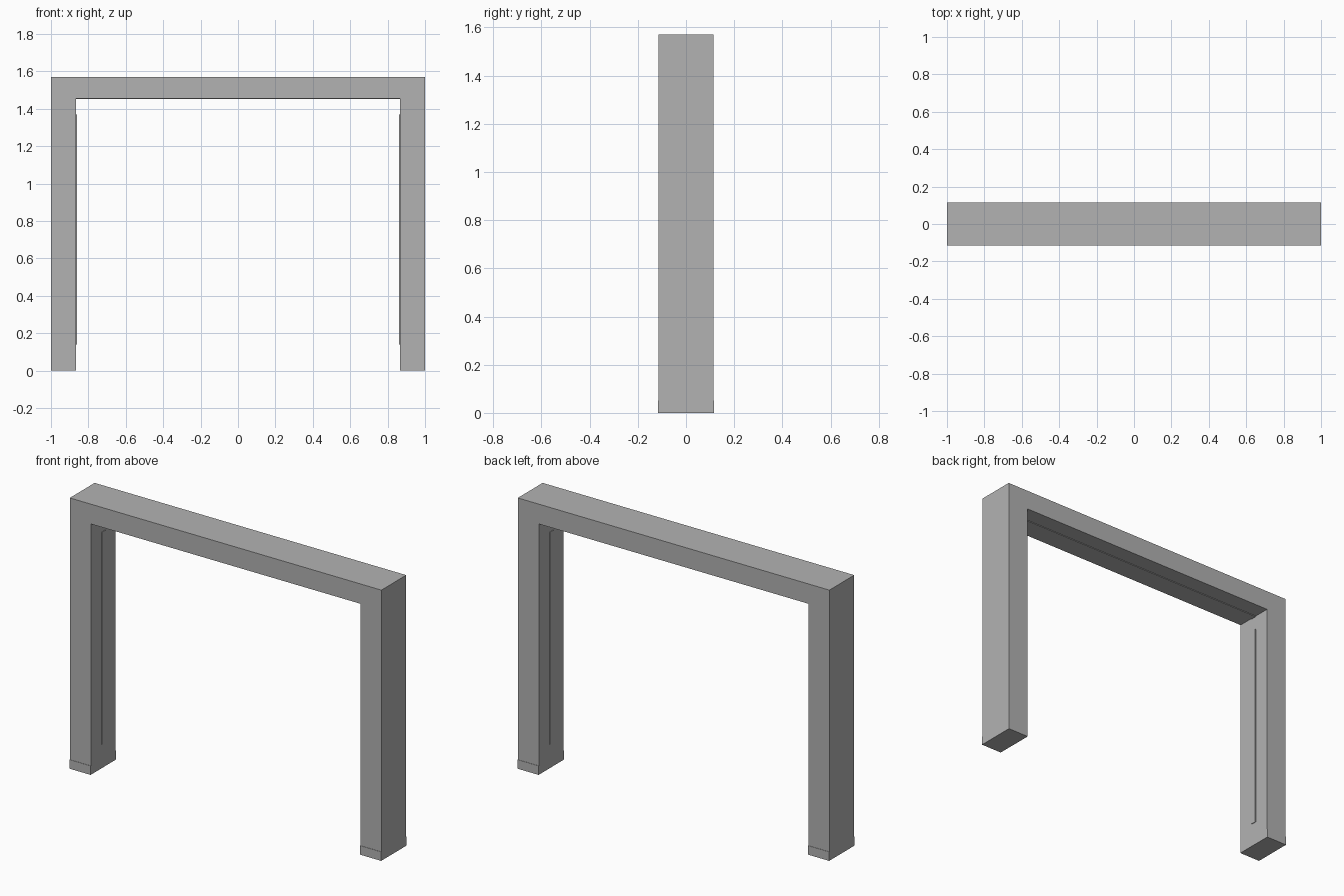
import bpy
import bmesh
from mathutils import Vector

cube = bpy.data.objects.get("Cube")
if cube:
    bpy.data.objects.remove(cube, do_unlink=True)

# Overall sizes
HALF_X, HEIGHT, HALF_Y = 1.0, 1.57, 0.114
INNER_X, INNER_Z = 0.865, 1.455
FOOT_Z, FOOT_Y = 0.052, 0.116
STRIP_W, STRIP_T = 0.034, 0.004

grey = bpy.data.materials.new("plain_grey")
grey.use_nodes = True
colour = (0.448, 0.448, 0.448, 1)
grey.diffuse_color = colour
grey.node_tree.nodes["Principled BSDF"].inputs["Base Color"].default_value = colour


def finish(name, bm):
    bmesh.ops.recalc_face_normals(bm, faces=bm.faces)
    mesh = bpy.data.meshes.new(name)
    bm.to_mesh(mesh)
    bm.free()
    mesh.materials.append(grey)
    obj = bpy.data.objects.new(name, mesh)
    bpy.context.collection.objects.link(obj)
    return obj


def box(name, low, high):
    low, high = Vector(low), Vector(high)
    bm = bmesh.new()
    bmesh.ops.create_cube(bm, size=1)
    bmesh.ops.scale(bm, vec=high - low, verts=bm.verts)
    bmesh.ops.translate(bm, vec=(low + high) / 2, verts=bm.verts)
    return finish(name, bm)


# Arch: one continuous profile, extruded through the depth
half = [(HALF_X, FOOT_Z), (HALF_X, HEIGHT)]
inner = [(INNER_X, INNER_Z), (INNER_X, FOOT_Z)]
profile = half + [(-x, z) for x, z in reversed(half)]
profile += [(-x, z) for x, z in reversed(inner)] + inner
bm = bmesh.new()
face = bm.faces.new([bm.verts.new((x, -HALF_Y, z)) for x, z in profile])
result = bmesh.ops.extrude_face_region(bm, geom=[face])
moved = [v for v in result["geom"] if isinstance(v, bmesh.types.BMVert)]
bmesh.ops.translate(bm, vec=(0, 2 * HALF_Y, 0), verts=moved)
finish("arch_frame", bm)

# Feet and inner leg strips on both sides
for side, sign in (("left", 1), ("right", -1)):
    xs = sorted((sign * INNER_X, sign * HALF_X))
    box(side + "_foot", (xs[0], -FOOT_Y, 0), (xs[1], FOOT_Y, FOOT_Z))
    xs = sorted((sign * (INNER_X - STRIP_T), sign * (INNER_X + STRIP_T)))
    box(side + "_leg_strip", (xs[0], -STRIP_W / 2, 0.14), (xs[1], STRIP_W / 2, 1.37))

# Strip under the beam
box("beam_strip", (-INNER_X, -STRIP_W / 2, INNER_Z - STRIP_T),
    (INNER_X, STRIP_W / 2, INNER_Z + STRIP_T))
